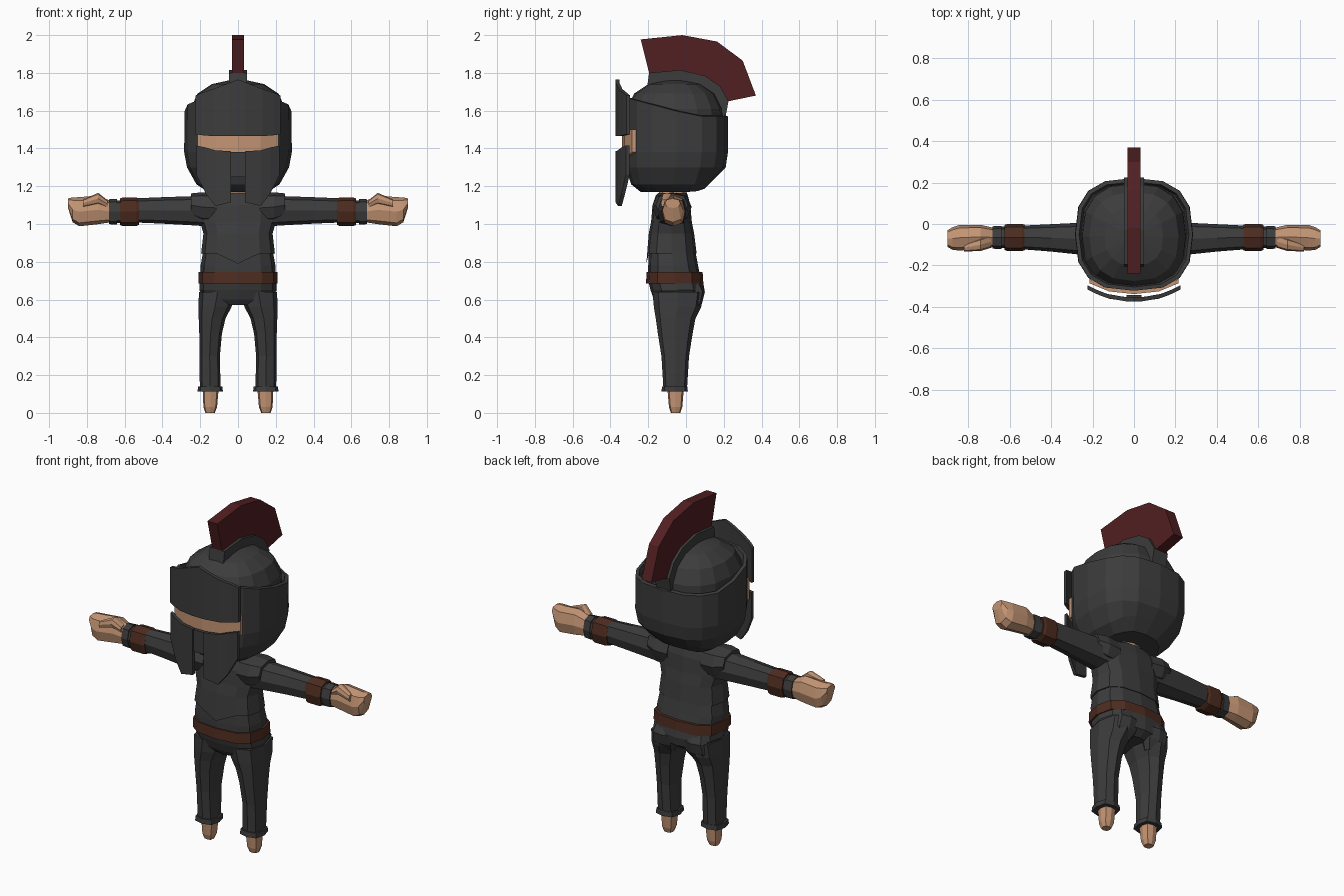
import bpy, bmesh
from math import sin, cos, pi, copysign

cube = bpy.data.objects.get("Cube")
if cube:
    bpy.data.objects.remove(cube, do_unlink=True)


def material(name, colour):
    mat = bpy.data.materials.new(name)
    mat.use_nodes = True
    mat.diffuse_color = (*colour, 1)
    mat.node_tree.nodes["Principled BSDF"].inputs["Base Color"].default_value = (*colour, 1)
    return mat


steel = material("dark_steel", (.045, .045, .046))
leather = material("brown_leather", (.075, .025, .014))
plume = material("deep_red", (.085, .014, .016))
skin = material("skin", (.55, .3, .175))


def finish(name, bm, mat):
    """Turn a bmesh into a flat shaded object with outward normals."""
    bmesh.ops.recalc_face_normals(bm, faces=bm.faces[:])
    mesh = bpy.data.meshes.new(name)
    bm.to_mesh(mesh)
    bm.free()
    mesh.materials.append(mat)
    obj = bpy.data.objects.new(name, mesh)
    bpy.context.collection.objects.link(obj)
    return obj


def loft(name, rings, mat, axis="z", n=12, power=2.5, side=1, adjust=None):
    """Skin rounded sections. Along z: (z, x, y, rx, ry). Along x: (x, y, z, ry, rz)."""
    bm = bmesh.new()
    loops = []
    for index, (t, a, b, ra, rb) in enumerate(rings):
        loop = []
        for k in range(n):
            angle = 2 * pi * k / n - pi / 2
            c, s = cos(angle), sin(angle)
            u = a + ra * copysign(abs(c) ** (2 / power), c)
            v = b + rb * copysign(abs(s) ** (2 / power), s)
            p = [side * u, v, t] if axis == "z" else [side * t, u, v]
            if adjust:
                p = adjust(index, p)
            loop.append(bm.verts.new(p))
        loops.append(loop)
    for low, high in zip(loops, loops[1:]):
        for k in range(n):
            j = (k + 1) % n
            bm.faces.new((low[k], low[j], high[j], high[k]))
    bm.faces.new(loops[0])
    bm.faces.new(loops[-1])
    return finish(name, bm, mat)


def extrude_profile(name, points, half_width, mat):
    """Side profile (y, z) extruded across x."""
    bm = bmesh.new()
    face = bm.faces.new([bm.verts.new((-half_width, y, z)) for y, z in points])
    moved = bmesh.ops.extrude_face_region(bm, geom=[face])["geom"]
    bmesh.ops.translate(bm, vec=(2 * half_width, 0, 0),
                        verts=[v for v in moved if isinstance(v, bmesh.types.BMVert)])
    return finish(name, bm, mat)


def visor_y(x):
    return -.373 + 1.2 * max(0, abs(x) - .04) ** 1.8


def visor_plate(name, columns, mat, depth=0, thickness=.02):
    """Curved plate in front of the face from columns (x, bottom, top)."""
    bm = bmesh.new()
    rows = []
    for x, low, high in columns:
        y = visor_y(x) + depth
        rows.append([bm.verts.new(p) for p in ((x, y, low), (x, y, high),
                     (x, y + thickness, high), (x, y + thickness, low))])
    for a, b in zip(rows, rows[1:]):
        for k in range(4):
            j = (k + 1) % 4
            bm.faces.new((a[k], a[j], b[j], b[k]))
    bm.faces.new(rows[0])
    bm.faces.new(rows[-1])
    return finish(name, bm, mat)


def mirrored(columns):
    return [(-x, a, b) for x, a, b in reversed(columns) if x > 0] + columns


# Helmet: bowl with a rim that rises to the front, and a dome set inside it
def rim_rise(index, p):
    x, y, z = p
    if index >= 4:
        z += .27 * max(0, .05 - y)
    elif index < 2:
        z += .35 * max(0, y - .05)
    return [x, y, z]


loft("helmet_bowl", [(1.17, 0, -.07, .16, .17), (1.21, 0, -.065, .22, .225),
                     (1.30, 0, -.055, .27, .265), (1.38, 0, -.05, .285, .272),
                     (1.57, 0, -.05, .283, .272), (1.575, 0, -.05, .265, .254),
                     (1.54, 0, -.05, .255, .245)],
     steel, n=16, power=2.7, adjust=rim_rise)
loft("helmet_dome", [(1.5, 0, -.06, .255, .26), (1.61, 0, -.06, .25, .255),
                     (1.69, 0, -.06, .215, .215), (1.74, 0, -.06, .14, .14),
                     (1.76, 0, -.06, .05, .05)], steel, n=16)

# Visor: brow guard, cheek guards, nose guard and the face seen in the slit
visor_plate("brow_guard", mirrored([(0, 1.465, 1.765), (.04, 1.465, 1.75),
                                    (.13, 1.465, 1.715), (.19, 1.47, 1.695),
                                    (.225, 1.475, 1.68)]), steel)
visor_plate("face_skin", mirrored([(0, 1.35, 1.5), (.12, 1.35, 1.5), (.215, 1.38, 1.5)]),
            skin, depth=.035)
cheek = [(.036, 1.115, 1.385), (.12, 1.095, 1.39), (.17, 1.16, 1.405), (.22, 1.26, 1.415)]
for side, label in ((1, "left"), (-1, "right")):
    visor_plate(label + "_cheek_guard", [(side * x, a, b) for x, a, b in cheek], steel)
visor_plate("nose_guard", mirrored([(0, 1.25, 1.38), (.036, 1.25, 1.38)]), steel, depth=.01)

# Crest on its curved holder
seam = [(-.195, 1.8), (-.03, 1.815), (.1, 1.785), (.18, 1.73), (.225, 1.65)]
extrude_profile("crest_holder", seam + [(.21, 1.57), (.15, 1.6), (.08, 1.68),
                                        (-.04, 1.72), (-.21, 1.7)], .048, steel)
extrude_profile("crest_plume", [(-.24, 1.977), (-.02, 2), (.164, 1.966), (.3, 1.865),
                                (.37, 1.68)] + seam[::-1], .032, plume)

# Torso: neck, pointed breastplate, belly and belt
loft("neck", [(1.1, 0, -.07, .085, .075), (1.22, 0, -.07, .075, .07)], skin, n=8)


def front_point(index, p):
    if index == 0 and abs(p[0]) < .01 and p[1] < -.1:
        p[2] -= .055
    return p


loft("breastplate", [(.845, 0, -.077, .195, .133), (.95, 0, -.077, .183, .12),
                     (1.01, 0, -.077, .2, .108), (1.1, 0, -.077, .2, .1),
                     (1.15, 0, -.075, .16, .085), (1.165, 0, -.07, .1, .075)],
     steel, power=2.7, adjust=front_point)
loft("belly", [(.7, 0, -.06, .2, .14), (.78, 0, -.068, .198, .132),
               (.88, 0, -.075, .18, .12)], steel, power=2.8)
loft("belt", [(.685, 0, -.06, .21, .152), (.745, 0, -.06, .208, .148)],
     leather, power=2.8)
loft("hips", [(.57, 0, -.05, .07, .1), (.6, 0, -.04, .17, .13),
              (.65, 0, -.045, .205, .143), (.7, 0, -.055, .202, .145)],
     steel, power=2.7)

for side, label in ((1, "left_"), (-1, "right_")):
    # Legs
    loft(label + "leg", [(.12, .147, -.057, .055, .062), (.3, .15, -.057, .054, .073),
                         (.42, .145, -.057, .06, .092), (.5, .137, -.055, .071, .105),
                         (.56, .122, -.045, .087, .125), (.64, .108, -.042, .099, .135)],
         steel, n=8, power=2.7, side=side)
    loft(label + "buttock", [(.53, .11, .02, .05, .03), (.58, .105, .04, .075, .045),
                             (.64, .1, .05, .075, .05), (.69, .1, .035, .06, .04)],
         steel, n=8, side=side)
    loft(label + "trouser_cuff", [(.112, .147, -.06, .067, .07), (.14, .147, -.06, .065, .067)],
         steel, n=8, power=3, side=side)
    loft(label + "foot", [(0, .148, -.055, .025, .025), (.03, .147, -.055, .036, .035),
                          (.12, .145, -.055, .042, .043)], skin, n=8, power=3, side=side)
    # Arms
    limb = dict(axis="x", n=8, power=2.6, side=side)
    loft(label + "sleeve", [(.1, -.072, 1.065, .09, .085), (.22, -.072, 1.07, .08, .078),
                            (.4, -.067, 1.072, .066, .07), (.54, -.065, 1.072, .057, .064)],
         steel, **limb)
    loft(label + "shoulder_pad", [(.11, -.075, 1.085, .1, .08), (.19, -.075, 1.09, .105, .078),
                                  (.25, -.075, 1.1, .085, .062)], steel, **limb)
    loft(label + "bracer", [(.525, -.065, 1.065, .06, .07), (.54, -.065, 1.065, .066, .076),
                            (.61, -.065, 1.065, .066, .076), (.625, -.065, 1.065, .06, .07)],
         leather, **limb)
    loft(label + "wrist", [(.62, -.065, 1.065, .052, .06), (.645, -.065, 1.065, .052, .06)],
         steel, **limb)
    loft(label + "glove_cuff", [(.64, -.065, 1.065, .056, .068), (.682, -.065, 1.065, .054, .066)],
         steel, **limb)
    # Hands
    loft(label + "hand", [(.67, -.065, 1.065, .045, .055), (.74, -.062, 1.075, .058, .076),
                          (.84, -.066, 1.065, .062, .077), (.875, -.07, 1.075, .055, .066),
                          (.9, -.07, 1.11, .04, .025)], skin, **limb)
    loft(label + "thumb", [(.69, -.085, 1.105, .03, .02), (.74, -.1, 1.135, .03, .03),
                           (.82, -.115, 1.11, .018, .02)], skin, **limb)
